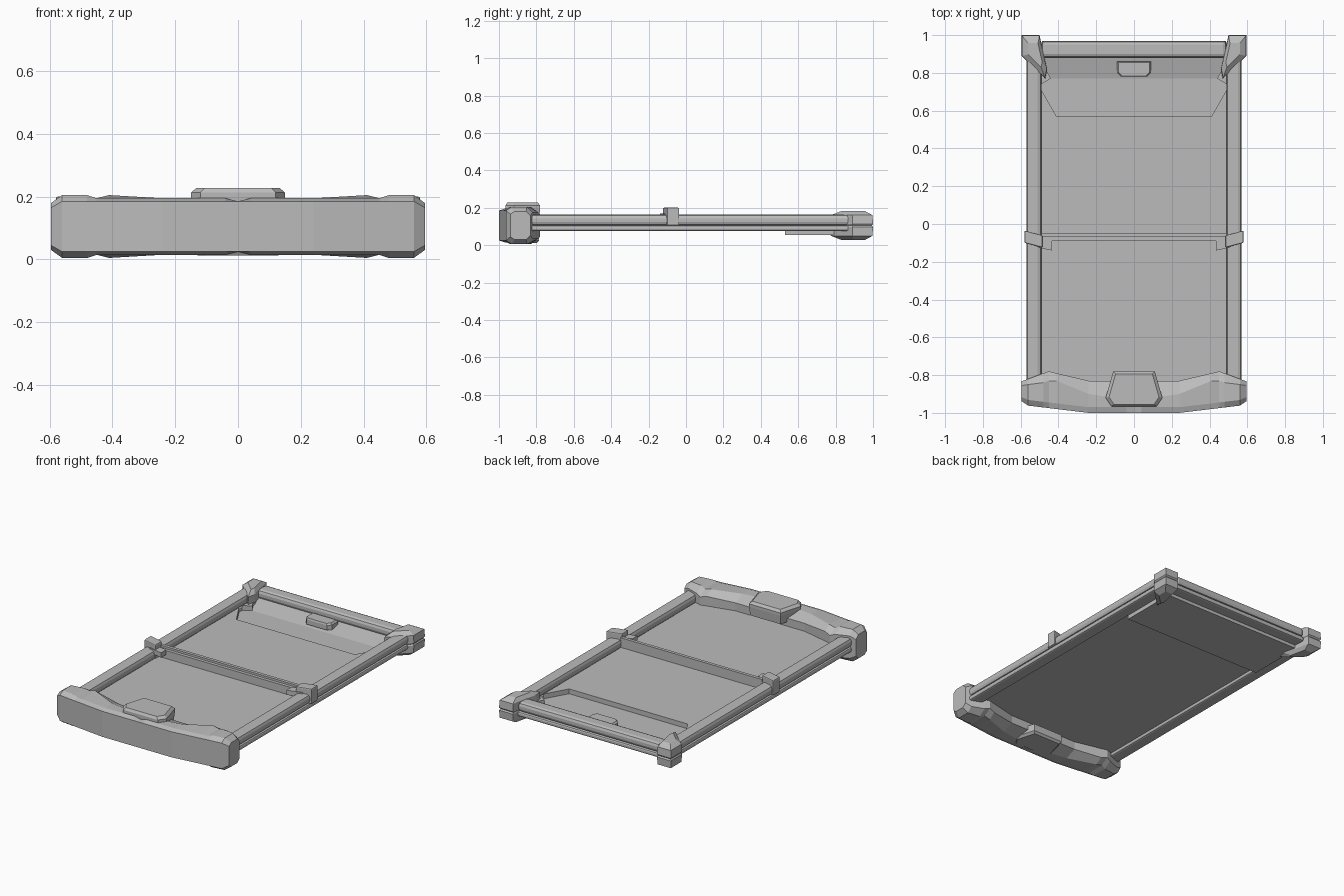
import bpy, bmesh
from mathutils import Vector

if "Cube" in bpy.data.objects:
    bpy.data.objects.remove(bpy.data.objects["Cube"], do_unlink=True)

# Shared dimensions
RAIL_INNER = 0.49
RAIL_OUTER = 0.57
HALF_WIDTH = 0.595
FRONT = -1.0
MIDDLE = 0.105
PANEL_TOP = 0.115
PANEL_BASE = 0.095
POCKET_BASE = 0.055
POCKET_TOP = 0.085

grey = bpy.data.materials.new("plain_grey")
grey.use_nodes = True
colour = (0.5, 0.5, 0.5, 1)
grey.diffuse_color = colour
grey.node_tree.nodes["Principled BSDF"].inputs["Base Color"].default_value = colour


def loft(name, rings, mirror=False, start_cap=True, bevel=None):
    """Skin closed rings of equal length, with optional mirror and bevel."""
    bm = bmesh.new()
    loops = [[bm.verts.new(point) for point in ring] for ring in rings]
    for lower, upper in zip(loops, loops[1:]):
        for i in range(len(lower)):
            bm.faces.new((lower[i - 1], lower[i], upper[i], upper[i - 1]))
    if start_cap:
        bm.faces.new(loops[0])
    bm.faces.new(loops[-1])
    bmesh.ops.recalc_face_normals(bm, faces=bm.faces)
    mesh = bpy.data.meshes.new(name)
    bm.to_mesh(mesh)
    bm.free()
    mesh.materials.append(grey)
    part = bpy.data.objects.new(name, mesh)
    bpy.context.collection.objects.link(part)
    if mirror:
        part.modifiers.new("Mirror", "MIRROR")
    if bevel:
        edge = part.modifiers.new("Bevel", "BEVEL")
        edge.width = bevel
        edge.segments = 2
    return part


def stack(name, outline, levels, **options):
    """Stack a plan outline at (height, scale) levels about its centre."""
    points = [Vector(point) for point in outline]
    centre = sum(points, Vector((0, 0))) / len(points)
    rings = [[(*centre.lerp(point, scale), height) for point in points]
             for height, scale in levels]
    return loft(name, rings, **options)


def box(name, x, y, z, skew=0, **options):
    """Box from coordinate ranges, with its far x end shifted along y."""
    (left, right), (near, far) = x, y
    plan = [(left, near), (right, near + skew), (right, far + skew), (left, far)]
    return stack(name, plan, [(height, 1) for height in z], **options)


def both_sides(half):
    """Complete a symmetric outline from its right half."""
    return half + [(-x, y) for x, y in reversed(half)]


# Side rails and rear bar, each a large tube over a slimmer one
rail_width = (RAIL_INNER, RAIL_OUTER)
for label, height, bevel in (("upper", (MIDDLE, 0.163), 0.02),
                             ("lower", (0.075, MIDDLE), 0.01)):
    box(label + "_side_rails", rail_width, (-0.87, 0.92), height, mirror=True, bevel=bevel)
    box(label + "_rear_bar", (-RAIL_INNER, RAIL_INNER), (0.88, 0.97), height, bevel=bevel)

# Bed panel with a dished rear pocket, drawn as a side profile
pocket_front, pocket_fold, panel_rear = 0.57, 0.77, 0.9
profile = [(-0.87, PANEL_TOP), (pocket_front, PANEL_TOP), (pocket_front, POCKET_TOP),
           (pocket_fold, POCKET_TOP), (panel_rear, PANEL_TOP), (panel_rear, POCKET_BASE),
           (0.53, POCKET_BASE), (0.53, PANEL_BASE), (-0.87, PANEL_BASE)]
loft("bed_panel", [[(x, y, z) for y, z in profile] for x in (-RAIL_INNER, RAIL_INNER)])

# Angled gussets in the pocket corners
gusset_levels = [(POCKET_BASE, 1), (PANEL_TOP, 1)]
stack("pocket_front_gussets", [(0.41, pocket_front), (RAIL_INNER, 0.55), (RAIL_INNER, 0.71)],
      gusset_levels, mirror=True)
stack("pocket_rear_gussets", [(0.44, pocket_fold), (RAIL_INNER, 0.74), (RAIL_INNER, 0.86)],
      gusset_levels, mirror=True)

# Rear latch plate
stack("rear_latch", both_sides([(0.07, 0.78), (0.09, 0.8), (0.09, 0.86)]),
      [(PANEL_BASE, 1), (0.125, 1), (0.135, 0.9)])

# Rear corner guards, chamfered halves meeting at a groove
guard = [(0.5, 1), (HALF_WIDTH, 1), (HALF_WIDTH, 0.89), (0.47, 0.77), (0.46, 0.82), (0.49, 0.95)]
for label, side in (("upper", 1), ("lower", -1)):
    levels = [(0, 0.93), (0.008, 1), (0.055, 0.97), (0.077, 0.55)]
    stack(label + "_corner_guards", guard,
          [(MIDDLE + side * rise, scale) for rise, scale in levels], mirror=True)

# Cross strap, its lip, and the angled clips over the rails
strap = (-RAIL_INNER, RAIL_INNER)
box("cross_strap", strap, (-0.09, -0.055), (0.1, 0.165))
box("strap_lip", strap, (-0.07, -0.05), (0.16, 0.178))
box("strap_clips", (0.485, 0.58), (-0.125, -0.06), (MIDDLE, 0.2), skew=0.025,
    mirror=True, bevel=0.006)
box("clip_tabs", (0.435, 0.53), (-0.14, -0.09), (0.14, 0.17), skew=0.02, mirror=True)


def bumper_section(x, ridge, height, back):
    """Bumper cross-section, symmetric about its middle height."""
    front = FRONT + max(0, x - 0.24) * 0.12
    crest = height if x > 0.46 else min(height, 0.09)
    half = [(front, 0.08), (front + 0.03, crest), (ridge, height), (back, height - 0.03)]
    return ([Vector((x, y, MIDDLE + rise)) for y, rise in half]
            + [Vector((x, y, MIDDLE - rise)) for y, rise in reversed(half)])


# Front bumper: distance from centre, ridge, half height, back edge
stations = [(0, -0.93, 0.08, -0.83), (0.04, -0.93, 0.09, -0.83), (0.24, -0.9, 0.09, -0.83),
            (0.41, -0.83, 0.1, -0.79), (0.45, -0.83, 0.09, -0.78),
            (0.48, -0.84, 0.1, -0.79), (0.56, -0.85, 0.1, -0.82)]
sections = [bumper_section(*station) for station in stations]
end_centre = Vector((HALF_WIDTH, -0.87, MIDDLE))
end = [end_centre.lerp(point, 0.75) for point in sections[-1]]
for point in end:
    point.x = HALF_WIDTH
loft("front_bumper", sections + [end], mirror=True, start_cap=False)

# Centre badge above the bumper, and a matching pad beneath
badge = both_sides([(0.11, -0.78), (0.15, -0.92), (0.12, -0.965)])
stack("bumper_badge", badge, [(0.14, 0.95), (0.195, 1), (0.213, 1), (0.228, 0.88)])
stack("bumper_under_pad", badge, [(0.012, 0.85), (0.025, 0.95), (0.07, 0.95)])
